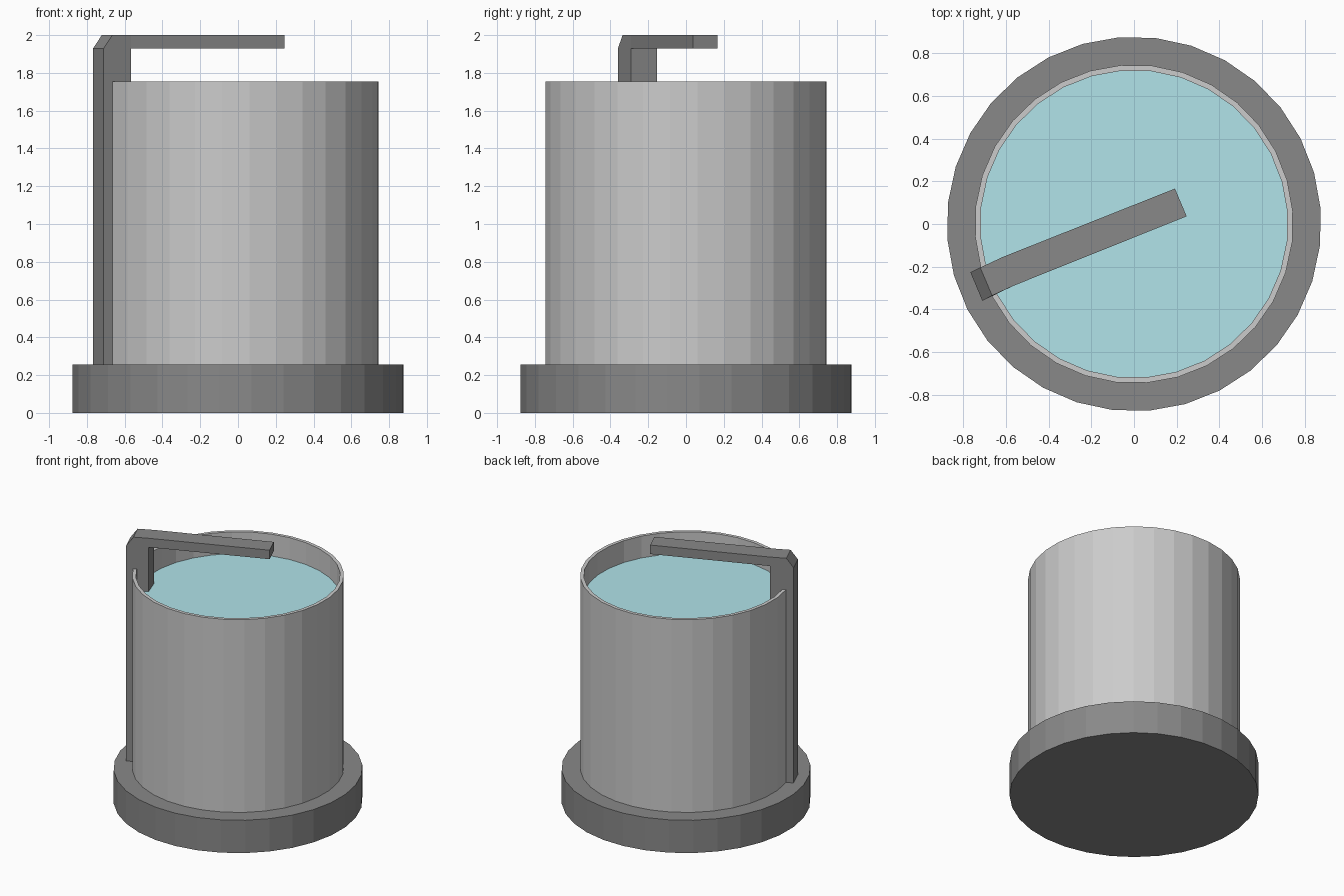
import bpy, bmesh, math

if "Cube" in bpy.data.objects:
    bpy.data.objects.remove(bpy.data.objects["Cube"])

SIDES, TURN = 32, math.radians(4.7)


def material(name, rgb):
    m = bpy.data.materials.new(name)
    m.diffuse_color = (*rgb, 1)
    m.use_nodes = True
    m.node_tree.nodes["Principled BSDF"].inputs["Base Color"].default_value = m.diffuse_color
    return m


def finish(name, bm, mat=None):
    bmesh.ops.recalc_face_normals(bm, faces=bm.faces)
    mesh = bpy.data.meshes.new(name)
    bm.to_mesh(mesh)
    bm.free()
    obj = bpy.data.objects.new(name, mesh)
    bpy.context.collection.objects.link(obj)
    if mat:
        mesh.materials.append(mat)
    return obj


def ring(bm, r, z):
    return [bm.verts.new((r * math.cos(TURN + i * math.tau / SIDES),
                          r * math.sin(TURN + i * math.tau / SIDES), z))
            for i in range(SIDES)]


def lathe(name, profile, mat=None):
    """Turn an open (radius, z) profile and cap both ends."""
    bm = bmesh.new()
    rings = [ring(bm, r, z) for r, z in profile]
    for a, b in zip(rings, rings[1:]):
        for i in range(SIDES):
            j = (i + 1) % SIDES
            bm.faces.new((a[i], a[j], b[j], b[i]))
    bm.faces.new(rings[0])
    bm.faces.new(rings[-1])
    return finish(name, bm, mat)


dark = material("dark_grey", (0.25, 0.25, 0.25))
blue = material("water_blue", (0.44, 0.77, 0.82))

# Round base and open tank standing on it
lathe("base", [(0.878, 0), (0.878, 0.255)], dark)
lathe("tank", [(0.747, 0.255), (0.747, 1.755), (0.721, 1.755), (0.721, 0.27)])

# Water surface
bm = bmesh.new()
bm.faces.new(ring(bm, 0.721, 1.585))
finish("water", bm, blue)

# Feed pipe: post straddling the tank wall, chamfered elbow, arm over the water.
# Plan stations give the (left, right) edge at each step along the pipe.
outer = ((-0.767, -0.227), (-0.711, -0.360))
elbow = ((-0.721, -0.204), (-0.665, -0.336))
inner = ((-0.614, -0.154), (-0.566, -0.290))
tip = ((0.192, 0.166), (0.247, 0.036))
outline = [(outer, 0.255), (outer, 1.93), (elbow, 2.0), (inner, 2.0), (tip, 2.0),
           (tip, 1.93), (inner, 1.93), (inner, 0.255)]
bm = bmesh.new()
left, right = ([bm.verts.new((*st[s], z)) for st, z in outline] for s in (0, 1))
n = len(outline)
for i in range(n):
    j = (i + 1) % n
    bm.faces.new((left[i], left[j], right[j], right[i]))
for side in (left, right):
    bm.faces.new((side[0], side[1], side[2], side[3], side[6], side[7]))
    bm.faces.new(side[3:7])
finish("feed_pipe", bm, dark)
